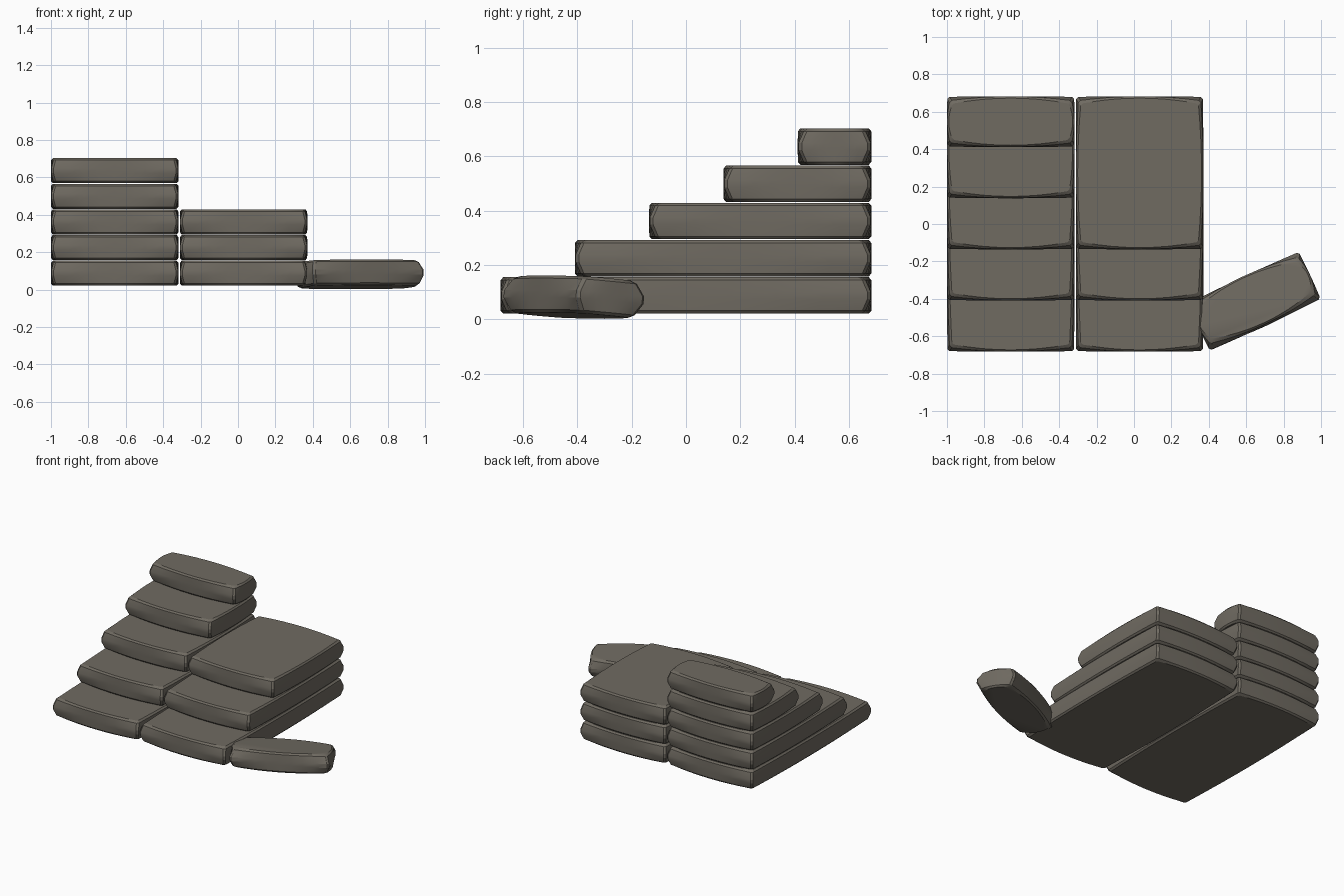
import bpy, bmesh
from math import radians

if "Cube" in bpy.data.objects:
    bpy.data.objects.remove(bpy.data.objects["Cube"])


def sign(v):
    return (v > 0) - (v < 0)


# worn stone block: stacked outlines whose top and bottom rims bow in at the corners
def stone(name, size, loc, rot=(0, 0, 0), wear=1.0):
    hx, hy, hz = (s / 2 for s in size)
    n = 8
    steps = [-1 + 2 * i / n for i in range(n + 1)]
    edge = ([(u, -1, 0) for u in steps] + [(1, v, 1) for v in steps]
            + [(-u, 1, 0) for u in steps] + [(-1, -v, 1) for v in steps])
    # (height fraction, plain inset, amount of corner bowing)
    levels = [(-1, .010, 1), (-.84, .001, .75), (-.2, 0, .12),
              (.2, 0, .12), (.84, .001, .75), (1, .010, 1)]
    bm = bmesh.new()
    rings = []
    for h, inset, bow in levels:
        ring = []
        for u, v, side in edge:
            cut = .012
            x = u * (hx - cut) if not side else u * hx
            y = v * (hy - cut) if side else v * hy
            x -= sign(u) * (inset + wear * bow * .016 * v * v) * abs(u)
            y -= sign(v) * (inset + wear * bow * .028 * u * u) * abs(v)
            ring.append(bm.verts.new((x, y, h * hz)))
        rings.append(ring)
    for a, b in zip(rings, rings[1:]):
        for i in range(len(a)):
            j = (i + 1) % len(a)
            bm.faces.new((a[i], a[j], b[j], b[i]))
    bm.faces.new(rings[0][::-1])
    bm.faces.new(rings[-1])
    bmesh.ops.recalc_face_normals(bm, faces=bm.faces)
    mesh = bpy.data.meshes.new(name)
    bm.to_mesh(mesh)
    bm.free()
    ob = bpy.data.objects.new(name, mesh)
    ob.location, ob.rotation_euler = loc, rot
    ob.data.materials.append(mat)
    bpy.context.collection.objects.link(ob)
    bpy.ops.object.select_all(action='DESELECT')
    ob.select_set(True)
    bpy.context.view_layer.objects.active = ob
    bpy.ops.object.shade_smooth_by_angle(angle=radians(25))
    return ob


mat = bpy.data.materials.new("grey_brown_stone")
mat.diffuse_color = (.16, .145, .12, 1)
mat.use_nodes = True
mat.node_tree.nodes["Principled BSDF"].inputs["Base Color"].default_value = mat.diffuse_color

# two columns of steps sharing one back plane
BACK, TREAD, RISE = .683, .2735, .137
for name, cx, count in (("left_step", -.659, 5), ("right_step", .030, 3)):
    for i in range(count):
        front = -BACK + i * TREAD
        stone(f"{name}_{i + 1}", (.682, BACK - front, .134),
              (cx, (BACK + front) / 2, .088 + i * RISE))

# fallen block leaning beside the steps
stone("fallen_block", (.66, .285, .137), (.643, -.413, .082),
      (radians(-5), 0, radians(25)), wear=1.4)
